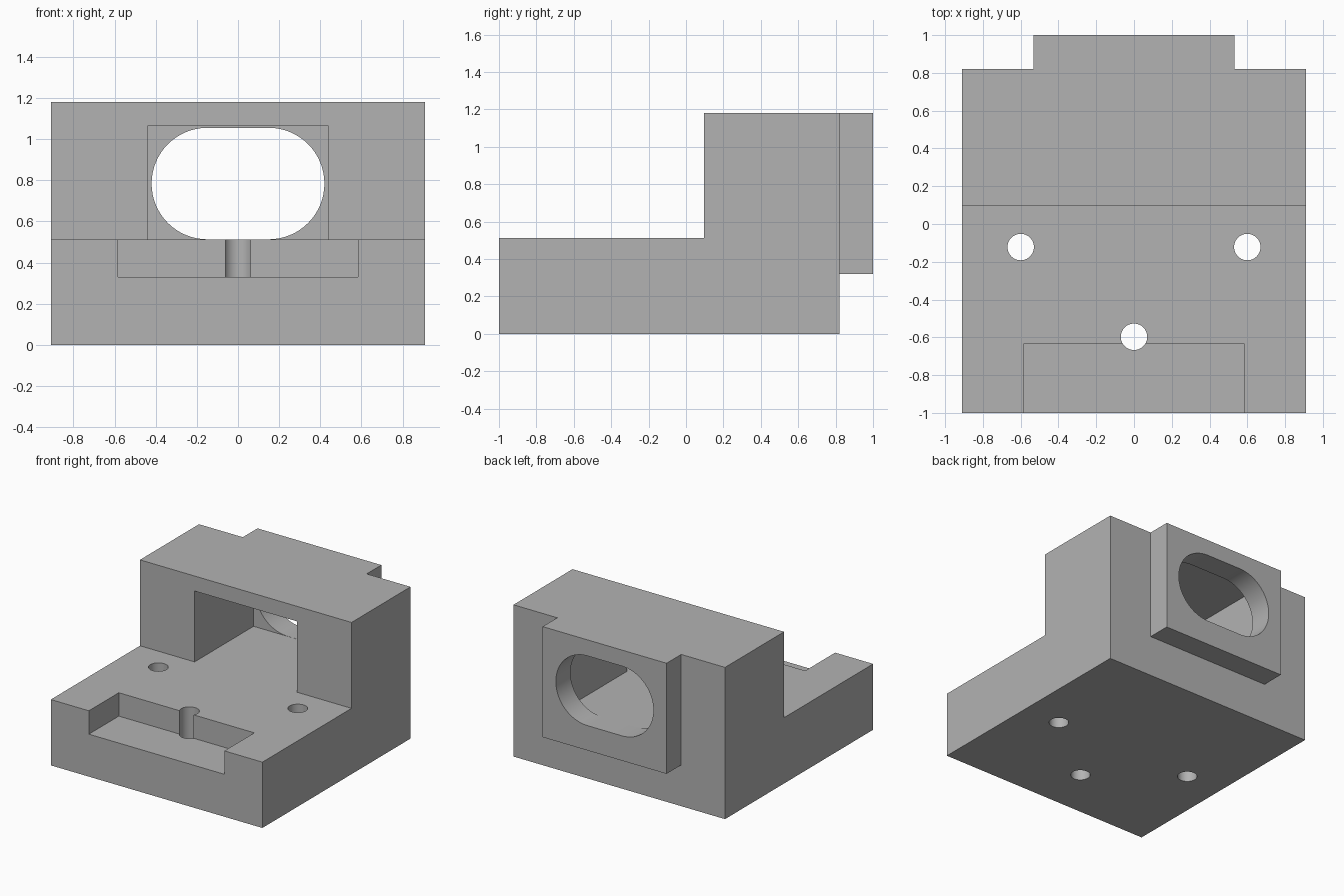
import bpy, bmesh, math
from mathutils import Vector

cube = bpy.data.objects.get("Cube")
if cube:
    bpy.data.objects.remove(cube, do_unlink=True)

grey = bpy.data.materials.new("plain grey")
grey.use_nodes = True
colour = (0.45, 0.45, 0.45, 1)
grey.diffuse_color = colour
grey.node_tree.nodes["Principled BSDF"].inputs["Base Color"].default_value = colour

HALF_W, STEP, TOP = 0.91, 0.512, 1.18
FRONT, WALL, BACK, END = -1.0, 0.095, 0.82, 1.0


def prism(name, points, sweep):
    """Extrude a closed planar outline along a vector."""
    bm = bmesh.new()
    face = bm.faces.new([bm.verts.new(p) for p in points])
    out = bmesh.ops.extrude_face_region(bm, geom=[face])
    moved = [v for v in out["geom"] if isinstance(v, bmesh.types.BMVert)]
    bmesh.ops.translate(bm, verts=moved, vec=Vector(sweep))
    bmesh.ops.recalc_face_normals(bm, faces=bm.faces)
    mesh = bpy.data.meshes.new(name)
    bm.to_mesh(mesh)
    bm.free()
    obj = bpy.data.objects.new(name, mesh)
    bpy.context.collection.objects.link(obj)
    mesh.materials.append(grey)
    return obj


def box(name, half_x, y0, y1, z0, z1):
    outline = [(-half_x, y0, z0), (half_x, y0, z0), (half_x, y1, z0), (-half_x, y1, z0)]
    return prism(name, outline, (0, 0, z1 - z0))


def arc(radius, start, end, steps):
    for i in range(steps + 1):
        a = start + (end - start) * i / steps
        yield radius * math.cos(a), radius * math.sin(a)


def combine(target, other, operation):
    mod = target.modifiers.new(other.name, 'BOOLEAN')
    mod.operation, mod.solver, mod.object = operation, 'EXACT', other
    bpy.context.view_layer.objects.active = target
    bpy.ops.object.modifier_apply(modifier=mod.name)
    bpy.data.objects.remove(other, do_unlink=True)


# Stepped body with the raised rear pad
side = [(FRONT, 0), (BACK, 0), (BACK, 0.32), (END, 0.32), (END, TOP),
        (WALL, TOP), (WALL, STEP), (FRONT, STEP)]
body = prism("mounting_block", [(-HALF_W, y, z) for y, z in side], (2 * HALF_W, 0, 0))
for s in (-1, 1):
    corner = [(s * 0.533, BACK), (s * 1.1, BACK), (s * 1.1, 1.1), (s * 0.533, 1.1)]
    combine(body, prism("pad_side_cut", [(x, y, 0.1) for x, y in corner], (0, 0, 1.3)),
            'DIFFERENCE')

# Square pocket in the wall and recess in the front edge
combine(body, box("wall_pocket", 0.44, WALL - 0.1, BACK, STEP, 1.063), 'DIFFERENCE')
combine(body, box("front_recess", 0.583, FRONT - 0.1, -0.632, 0.33, 0.7), 'DIFFERENCE')

# Rounded slot through the rear pad
R, MID = 0.271, 0.784
slot = [(0.149 + x, z) for x, z in arc(R, -math.pi / 2, math.pi / 2, 32)]
slot += [(-0.149 + x, z) for x, z in arc(R, math.pi / 2, 3 * math.pi / 2, 32)]
combine(body, prism("rear_slot", [(x, BACK - 0.1, MID + z) for x, z in slot], (0, 0.4, 0)),
        'DIFFERENCE')

# Three vertical screw holes
for hx, hy in ((-0.6, -0.122), (0.6, -0.122), (0, -0.597)):
    ring = list(arc(0.07, 0, math.tau, 48))[:-1]
    combine(body, prism("screw_hole", [(hx + x, hy + y, -0.1) for x, y in ring], (0, 0, 0.8)),
            'DIFFERENCE')

# Crisp edges, smooth bores
bpy.ops.object.select_all(action='DESELECT')
body.select_set(True)
bpy.context.view_layer.objects.active = body
bpy.ops.object.shade_smooth_by_angle(angle=math.radians(30))
